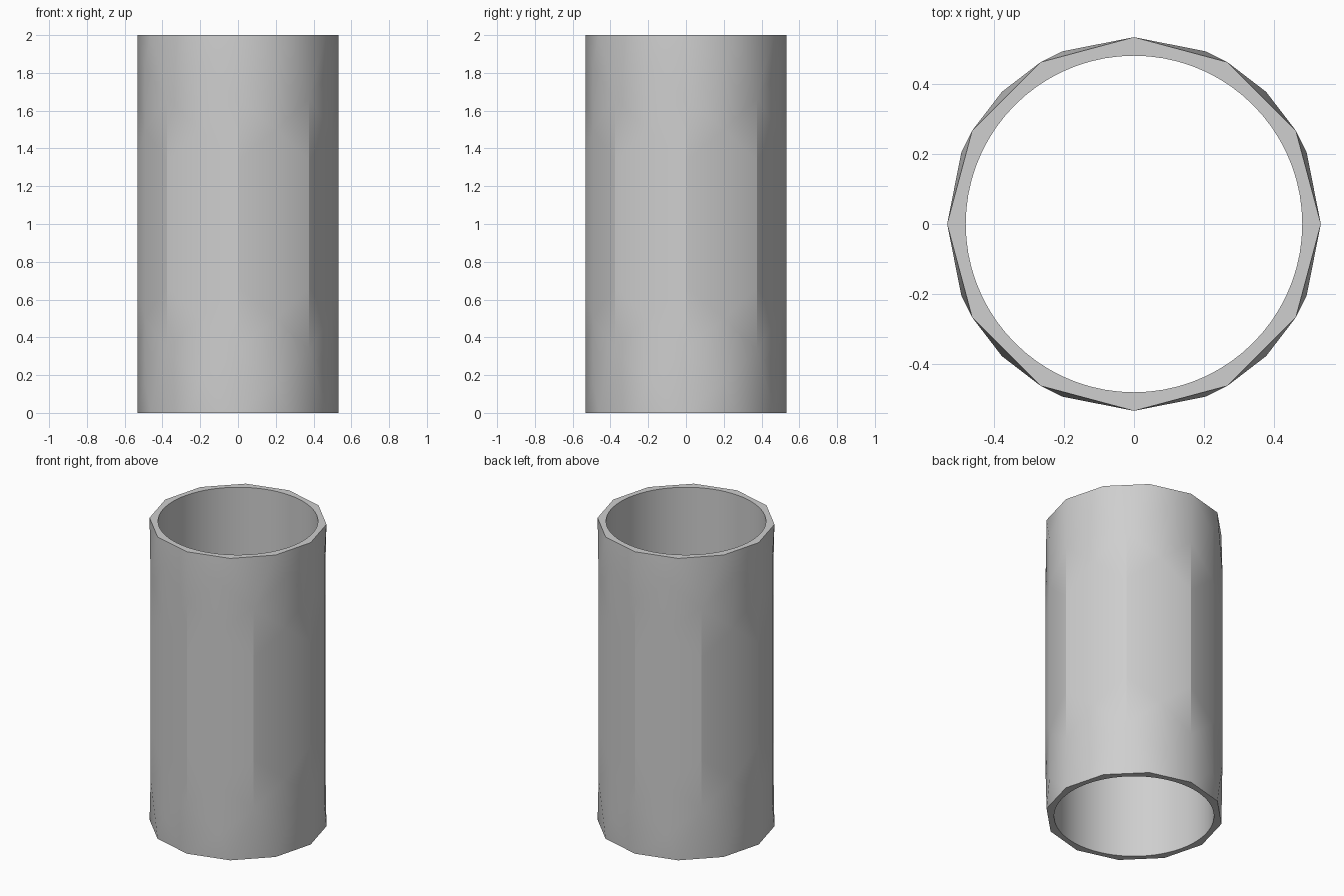
import bpy, bmesh
from math import cos, sin, pi, tau

if "Cube" in bpy.data.objects:
    bpy.data.objects.remove(bpy.data.objects["Cube"])

HEIGHT, OUTER, INNER = 2.0, 0.533, 0.48
COLUMNS, RIM, BORE = 16, 12, 72
STEP = HEIGHT / 12

grey = bpy.data.materials.new("plain_grey")
grey.use_nodes = True
grey.diffuse_color = (0.62, 0.62, 0.62, 1)
grey.node_tree.nodes["Principled BSDF"].inputs["Base Color"].default_value = grey.diffuse_color

bm = bmesh.new()


def point(turn, radius, z):
    return bm.verts.new((radius * cos(turn * tau), radius * sin(turn * tau), z))


def ring(count, radius, z):
    return [point(i / count, radius, z) for i in range(count)]


def stitch(low, high, smooth):
    """Join two closed rings of any size with a band of triangles."""
    a = b = 0
    n, m = len(low), len(high)
    while a < n or b < m:
        p, q = low[a % n], high[b % m]
        if b >= m or (a < n and (a + 0.5) / n <= (b + 0.5) / m):
            face = bm.faces.new((p, low[(a + 1) % n], q))
            a += 1
        else:
            face = bm.faces.new((p, high[(b + 1) % m], q))
            b += 1
        face.smooth = smooth


# Staggered columns of the faceted wall: odd ones sit half a step lower
columns = []
for c in range(COLUMNS):
    rows = range(1, 12, 2) if c % 2 else range(2, 11, 2)
    columns.append([point(c / COLUMNS, OUTER, r * STEP) for r in rows])

# Interlocking triangles between each pair of columns
for c in range(0, COLUMNS, 2):
    tips = columns[c]
    for side in (1, -1):
        waist = columns[(c + side) % COLUMNS]
        for k, tip in enumerate(tips):
            tris = [(tip, waist[k], waist[k + 1])]
            if k + 1 < len(tips):
                tris.append((tip, waist[k + 1], tips[k + 1]))
            for tri in tris:
                bm.faces.new(tri).smooth = True
    # Crisp upright edges at the panel corners
    for low, high in zip(tips, tips[1:]):
        bm.edges.get((low, high)).smooth = False

# Twelve-sided rims, joined to the wall
rim_low, rim_high = ring(RIM, OUTER, 0), ring(RIM, OUTER, HEIGHT)
stitch(rim_low, [col[0] for col in columns], True)
stitch([col[-1] for col in columns], rim_high, True)

# Round bore and flat end faces
bore_low, bore_high = ring(BORE, INNER, 0), ring(BORE, INNER, HEIGHT)
stitch(bore_low, bore_high, True)
stitch(rim_low, bore_low, False)
stitch(rim_high, bore_high, False)

bmesh.ops.recalc_face_normals(bm, faces=bm.faces)

# Sharp edges where the end faces meet the wall and the bore
for edge in bm.edges:
    if edge.calc_face_angle(0) > pi / 4:
        edge.smooth = False

mesh = bpy.data.meshes.new("faceted_tube")
bm.to_mesh(mesh)
bm.free()
mesh.materials.append(grey)
tube = bpy.data.objects.new("faceted_tube", mesh)
bpy.context.collection.objects.link(tube)
